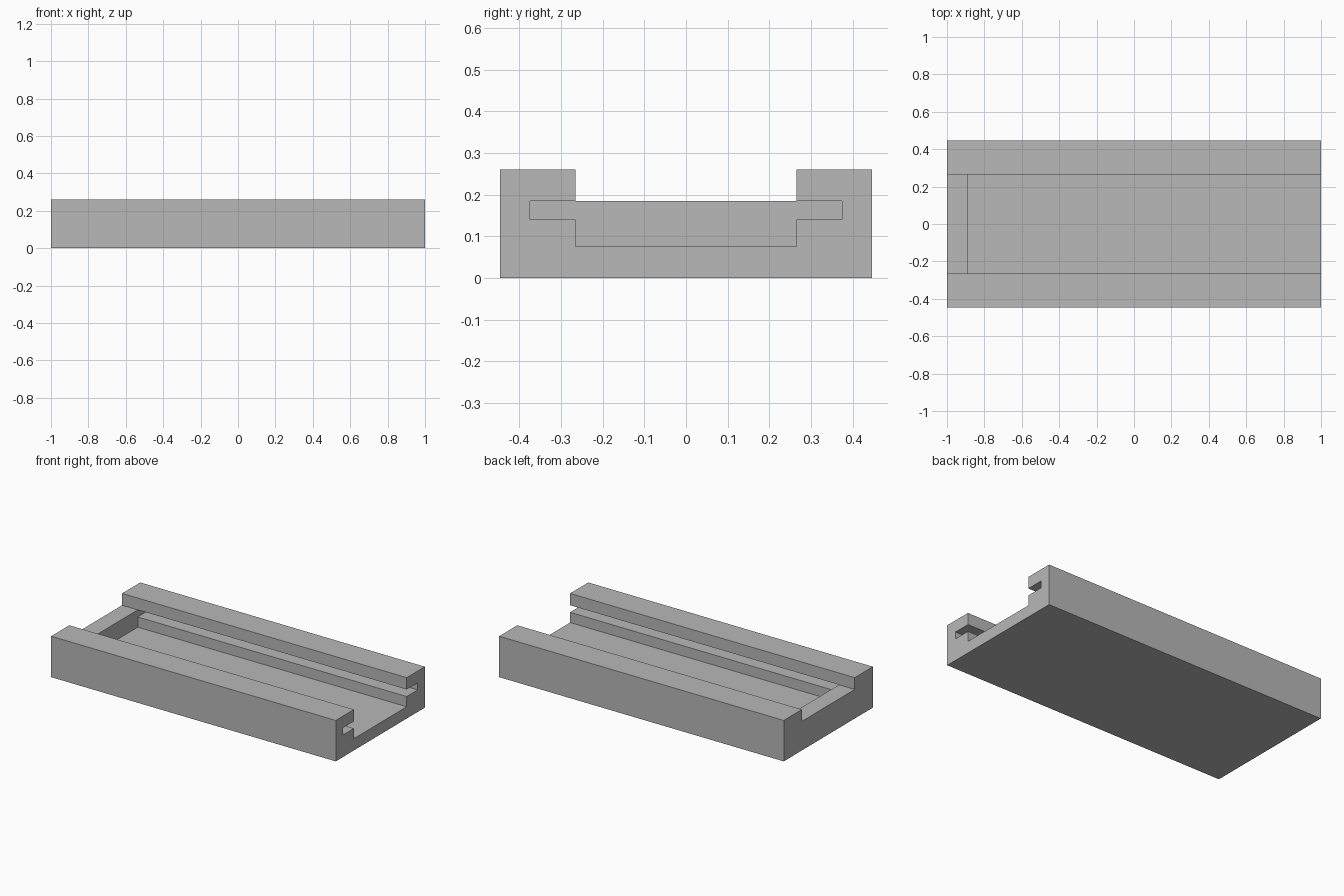
import bpy
import bmesh
import math

cube = bpy.data.objects.get("Cube")
if cube:
    bpy.data.objects.remove(cube, do_unlink=True)

# Main dimensions
HALF_LENGTH, STOP = 1.0, -0.89
OUTER, INNER, SLOT = 0.447, 0.265, 0.375
HEIGHT, FLOOR, SLOT_LOW, SLOT_TOP = 0.26, 0.075, 0.14, 0.185

# Half profiles (y, z), mirrored across the centre into closed loops
rail_half = [(OUTER, 0), (OUTER, HEIGHT), (INNER, HEIGHT), (INNER, SLOT_TOP)]
groove_half = [(INNER, SLOT_TOP), (SLOT, SLOT_TOP), (SLOT, SLOT_LOW),
               (INNER, SLOT_LOW), (INNER, FLOOR)]


def mirrored(half):
    return half + [(-y, z) for y, z in reversed(half)]


end_profile = mirrored(rail_half)
open_profile = mirrored(rail_half + groove_half[1:])
groove_profile = mirrored(groove_half)

bm = bmesh.new()


def ring(profile, x):
    return [bm.verts.new((x, y, z)) for y, z in profile]


def sweep(profile, x0, x1):
    a, b = ring(profile, x0), ring(profile, x1)
    n = len(a)
    for k in range(n):
        j = (k + 1) % n
        bm.faces.new((a[k], a[j], b[j], b[k]))


def cap(profile, x):
    bm.faces.new(ring(profile, x))


# Closed end, grooved length, and the wall where the grooves stop
sweep(end_profile, -HALF_LENGTH, STOP)
sweep(open_profile, STOP, HALF_LENGTH)
cap(end_profile, -HALF_LENGTH)
cap(groove_profile, STOP)
cap(open_profile, HALF_LENGTH)

# Weld into one solid and merge flat neighbours
bmesh.ops.remove_doubles(bm, verts=bm.verts[:], dist=0.0005)
bmesh.ops.recalc_face_normals(bm, faces=bm.faces[:])
bmesh.ops.dissolve_limit(bm, angle_limit=math.radians(1),
                         verts=bm.verts[:], edges=bm.edges[:])
bmesh.ops.triangulate(bm, faces=[f for f in bm.faces if len(f.verts) > 4])

mesh = bpy.data.meshes.new("slotted_tray")
bm.to_mesh(mesh)
bm.free()
tray = bpy.data.objects.new("slotted_tray", mesh)
bpy.context.collection.objects.link(tray)

# Plain grey
grey = bpy.data.materials.new("plain grey")
grey.use_nodes = True
colour = (0.48, 0.48, 0.48, 1)
grey.diffuse_color = colour
grey.node_tree.nodes["Principled BSDF"].inputs["Base Color"].default_value = colour
mesh.materials.append(grey)
